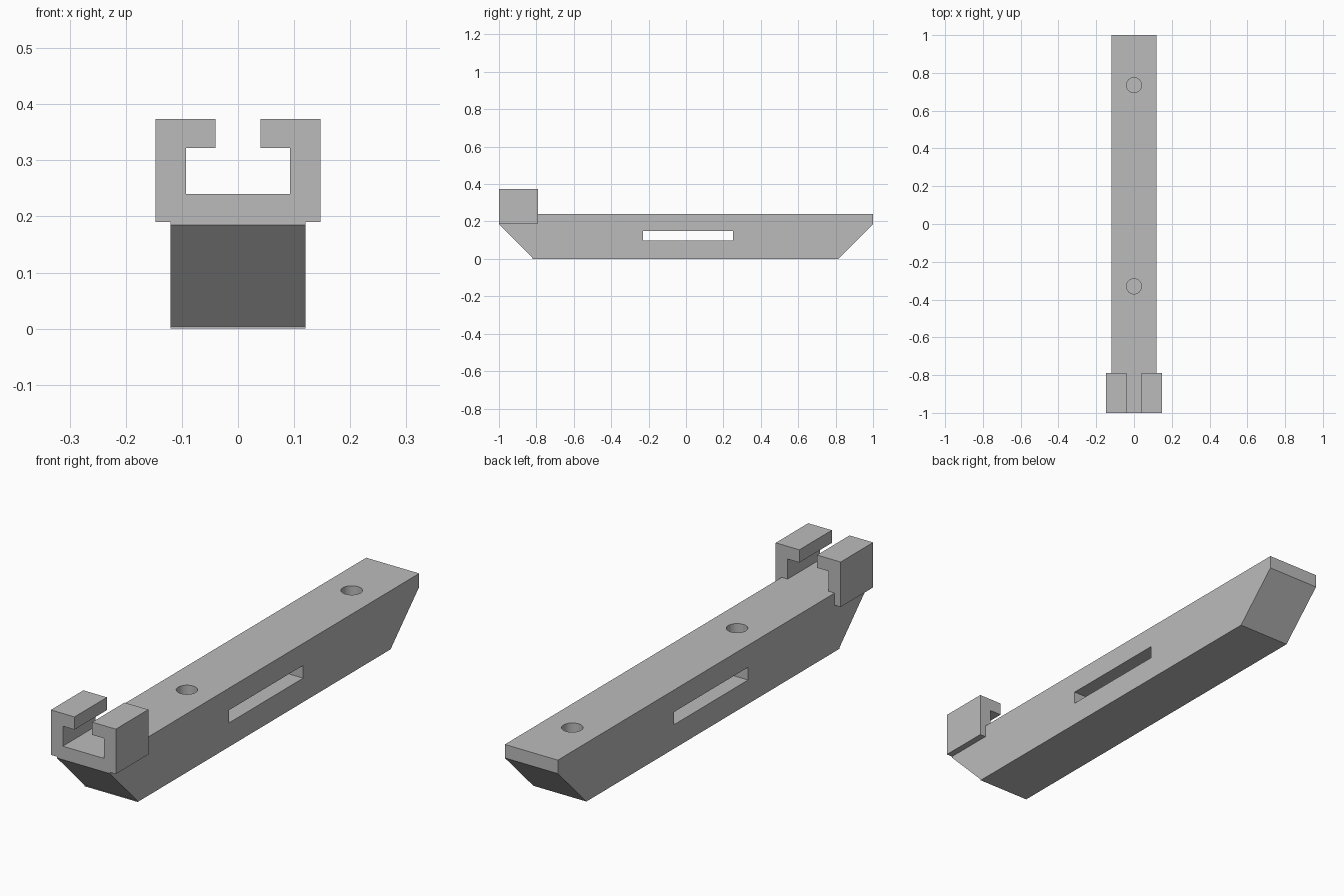
import bpy
import bmesh
from mathutils import Matrix

cube = bpy.data.objects.get("Cube")
if cube:
    bpy.data.objects.remove(cube, do_unlink=True)

grey = bpy.data.materials.new("plain_grey")
grey.use_nodes = True
colour = (0.5, 0.5, 0.5, 1)
grey.diffuse_color = colour
grey.node_tree.nodes["Principled BSDF"].inputs["Base Color"].default_value = colour


def make_object(name, bm):
    bmesh.ops.recalc_face_normals(bm, faces=bm.faces[:])
    mesh = bpy.data.meshes.new(name)
    bm.to_mesh(mesh)
    bm.free()
    mesh.materials.append(grey)
    obj = bpy.data.objects.new(name, mesh)
    bpy.context.scene.collection.objects.link(obj)
    return obj


def extrude_profile(name, points, offset):
    """Extrude a closed flat profile along an offset vector."""
    bm = bmesh.new()
    face = bm.faces.new([bm.verts.new(p) for p in points])
    result = bmesh.ops.extrude_face_region(bm, geom=[face])
    verts = [v for v in result["geom"] if isinstance(v, bmesh.types.BMVert)]
    bmesh.ops.translate(bm, verts=verts, vec=offset)
    return make_object(name, bm)


def cut(target, cutter):
    cutter.hide_render = True
    cutter.hide_set(True)
    mod = target.modifiers.new("cut_" + cutter.name, "BOOLEAN")
    mod.operation = "DIFFERENCE"
    mod.solver = "EXACT"
    mod.object = cutter


# Long bar with sloped lower ends
half_width = 0.12
profile = [(-1, 0.185), (-0.82, 0.004), (-0.82, 0), (0.815, 0), (1, 0.185), (1, 0.24), (-1, 0.24)]
bar = extrude_profile("bar", [(-half_width, y, z) for y, z in profile], (2 * half_width, 0, 0))

# Slot through the sides
slot = [(-0.23, 0.098), (0.25, 0.098), (0.25, 0.15), (-0.23, 0.15)]
cut(bar, extrude_profile("slot_cutter", [(-0.3, y, z) for y, z in slot], (0.6, 0, 0)))

# Blind round holes in the top
for label, y in (("front", -0.33), ("back", 0.735)):
    bm = bmesh.new()
    bmesh.ops.create_cone(bm, cap_ends=True, segments=48, radius1=0.04, radius2=0.04,
                          depth=0.24, matrix=Matrix.Translation((0, y, 0.24)))
    cut(bar, make_object(label + "_hole_cutter", bm))

# Pair of hooked clip arms at the front end
arm = [(0.12, 0.19), (0.147, 0.19), (0.147, 0.374), (0.04, 0.374),
       (0.04, 0.322), (0.093, 0.322), (0.093, 0.24), (0.12, 0.24)]
clip = extrude_profile("clip_arms", [(x, -1, z) for x, z in arm], (0, 0.21, 0))
clip.modifiers.new("mirror", "MIRROR").use_axis[0] = True
